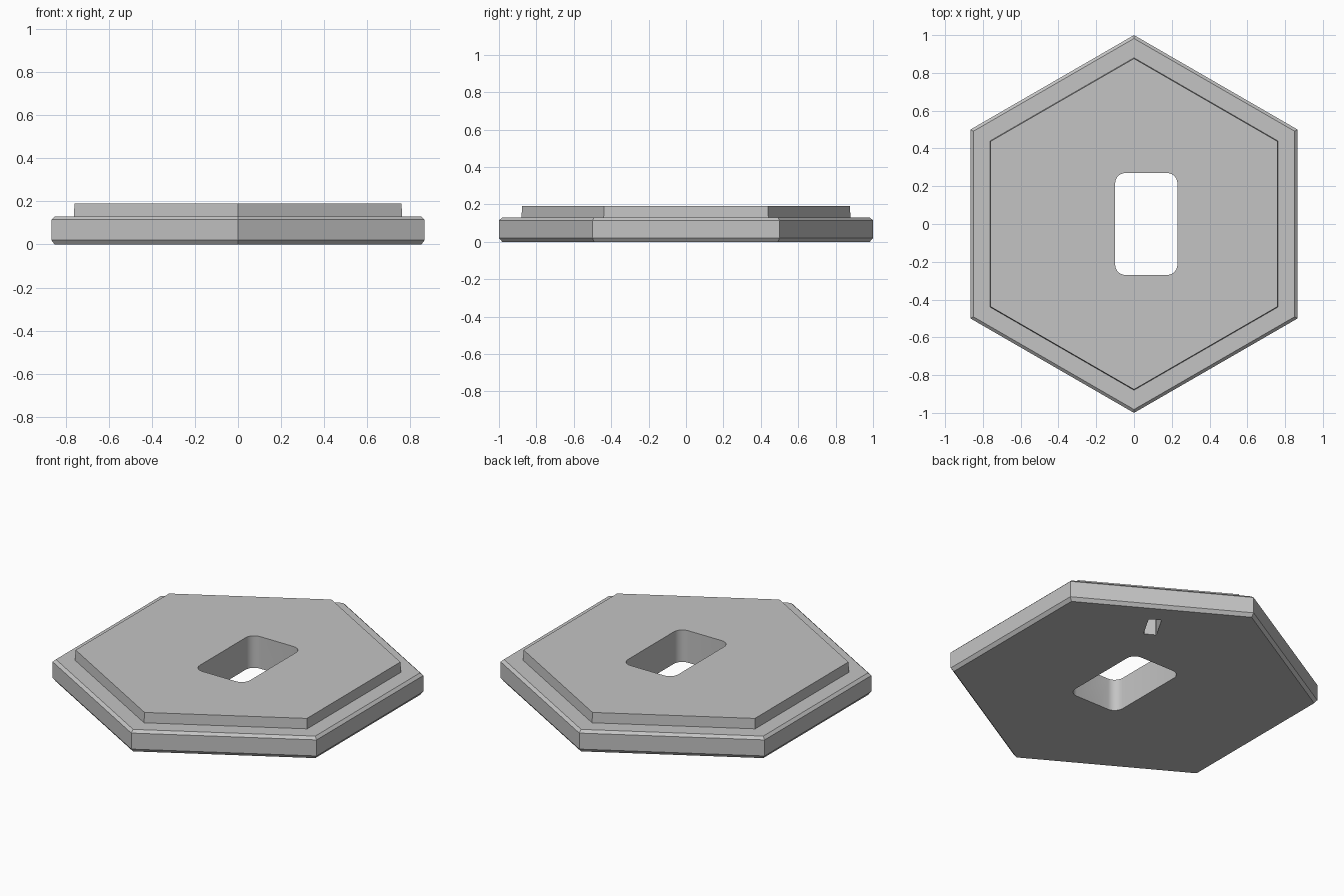
import bpy
import bmesh
import math

if "Cube" in bpy.data.objects:
    bpy.data.objects.remove(bpy.data.objects["Cube"], do_unlink=True)

grey = bpy.data.materials.new("plain grey")
grey.use_nodes = True
colour = (0.55, 0.55, 0.55, 1)
grey.diffuse_color = colour
grey.node_tree.nodes["Principled BSDF"].inputs["Base Color"].default_value = colour


def loft(name, rings):
    """Solid skinned through a stack of matching closed rings."""
    bm = bmesh.new()
    loops = [[bm.verts.new(p) for p in ring] for ring in rings]
    n = len(loops[0])
    for low, high in zip(loops, loops[1:]):
        for i in range(n):
            j = (i + 1) % n
            bm.faces.new((low[i], low[j], high[j], high[i]))
    bm.faces.new(loops[0][::-1])
    bm.faces.new(loops[-1])
    bmesh.ops.recalc_face_normals(bm, faces=bm.faces)
    mesh = bpy.data.meshes.new(name)
    bm.to_mesh(mesh)
    bm.free()
    mesh.materials.append(grey)
    obj = bpy.data.objects.new(name, mesh)
    bpy.context.collection.objects.link(obj)
    return obj


def hexagon(radius, z):
    angles = [math.radians(30 + 60 * i) for i in range(6)]
    return [(radius * math.cos(a), radius * math.sin(a), z) for a in angles]


def rounded_rectangle(width, depth, radius, z, steps=6):
    points = []
    corners = [(1, 1), (-1, 1), (-1, -1), (1, -1)]
    for k, (sx, sy) in enumerate(corners):
        for i in range(steps + 1):
            a = math.pi / 2 * (k + i / steps)
            points.append((sx * (width / 2 - radius) + radius * math.cos(a),
                           sy * (depth / 2 - radius) + radius * math.sin(a), z))
    return points


def cut(target, cutter):
    """Subtract the cutter, then discard it."""
    cutter.hide_render = True
    mod = target.modifiers.new("cut", 'BOOLEAN')
    mod.object = cutter
    mod.operation = 'DIFFERENCE'
    mod.solver = 'EXACT'
    bpy.ops.object.select_all(action='DESELECT')
    bpy.context.view_layer.objects.active = target
    target.select_set(True)
    bpy.ops.object.modifier_apply(modifier=mod.name)
    bpy.data.objects.remove(cutter, do_unlink=True)


# Stepped hexagonal plate with chamfered rim
profile = [(0.983, 0), (1, 0.02), (1, 0.115), (0.982, 0.13), (0.88, 0.13), (0.876, 0.19)]
plate = loft("hexagonal_plate", [hexagon(r, z) for r, z in profile])

# Rounded opening right through
opening = loft("opening_cutter", [rounded_rectangle(0.33, 0.54, 0.055, z) for z in (-0.1, 0.3)])
opening.location.x = 0.065
cut(plate, opening)

# Small blind slot in the underside
slot = loft("slot_cutter", [rounded_rectangle(0.16, 0.07, 0.004, z, 1) for z in (-0.1, 0.12)])
slot.location = (0.34, 0.56, 0)
slot.rotation_euler.z = math.radians(60)
cut(plate, slot)

# Smooth only the rounded corners of the opening
bpy.ops.object.shade_smooth_by_angle(angle=math.radians(25))
